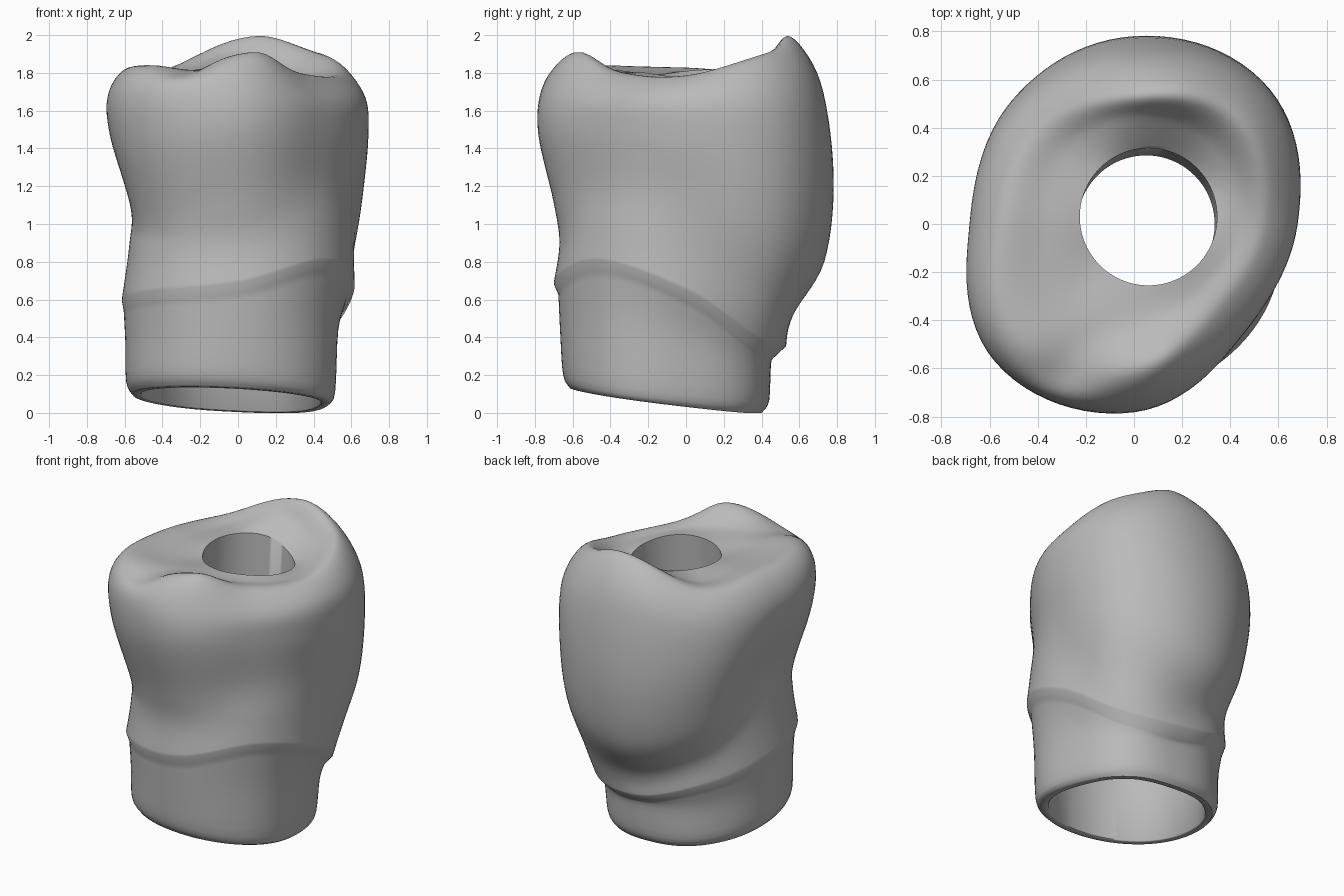
import bpy, bmesh, math
from mathutils import Vector

cube = bpy.data.objects.get("Cube")
if cube:
    bpy.data.objects.remove(cube, do_unlink=True)

SEGMENTS = 96
HOLE_X, HOLE_Y, HOLE_R = .06, .03, .285


def catmull(a, b, c, d, t):
    """Smooth interpolation from b to c."""
    return b + (c - a) * (t / 2) + (a * 2 - b * 5 + c * 4 - d) * (t * t / 2) \
        + (b * 3 - a - c * 3 + d) * (t ** 3 / 2)


def around(values, angle):
    """Sample values given at eight compass directions, counter-clockwise from +x."""
    n = len(values)
    pos = angle / math.tau * n
    i = int(pos)
    return catmull(*[values[(i + k) % n] for k in (-1, 0, 1, 2)], pos - i)


def bump(angle, centre, width):
    return math.exp(-((angle - math.radians(centre)) / math.radians(width)) ** 2)


ANGLES = [math.tau * i / SEGMENTS for i in range(SEGMENTS)]


def ring(radii, heights, relief=lambda a: 0):
    out = []
    for a in ANGLES:
        r = around(radii, a)
        out.append(Vector((r * math.cos(a), r * math.sin(a), around(heights, a) + relief(a))))
    return out


def rim_ring(radii, inset, lift):
    """Ring lying parallel to the tilted bottom opening."""
    out = ring([r - inset for r in radii], [0] * len(radii))
    for p in out:
        p.z = max(0, .055 - .125 * p.y - .05 * p.x) + lift
    return out


def hole_ring(heights, dx=0, dy=0):
    """Circle of the access hole, matched to the polar angles of the body."""
    out = []
    for a in ANGLES:
        d = Vector((math.cos(a), math.sin(a)))
        c = Vector((HOLE_X, HOLE_Y))
        along = d.dot(c)
        r = along + math.sqrt(along ** 2 - c.length_squared + HOLE_R ** 2)
        out.append(Vector((d.x * r + dx, d.y * r + dy, around(heights, a))))
    return out


def loft(stations, steps):
    """Smooth rings through the given stations."""
    rings = []
    for i in range(len(stations) - 1):
        a, b = stations[max(i - 1, 0)], stations[i]
        c, d = stations[i + 1], stations[min(i + 2, len(stations) - 1)]
        for s in range(steps):
            rings.append([catmull(*q, s / steps) for q in zip(a, b, c, d)])
    return rings + [stations[-1]]


# Collar: chamfered foot up to the step under the margin
foot = [.5, .48, .44, .5, .58, .665, .65, .61]
margin_z = [.65, .38, .36, .48, .58, .64, .69, .81]
collar = [
    rim_ring([r - .035 for r in foot], .04, 0),
    rim_ring([r - .035 for r in foot], 0, 0),
    rim_ring(foot, 0, .065),
    ring([.52, .5, .45, .505, .585, .67, .665, .62],
         [.4, .25, .26, .3, .36, .4, .42, .5]),
    ring([.57, .52, .465, .53, .595, .68, .675, .64], [z - .06 for z in margin_z]),
]

# Body: margin, waist, belly, shoulder, cusp ridge and chewing surface
body = [
    ring([.615, .575, .53, .56, .605, .7, .7, .665], margin_z),
    ring([.615, .64, .56, .565, .565, .67, .67, .645],
         [.88, .57, .52, .66, .88, .85, .9, .98]),
    ring([.635, .76, .73, .66, .565, .675, .7, .625],
         [1.15, .95, .8, .93, 1.12, 1.02, 1.12, 1.2]),
    ring([.675, .795, .78, .72, .67, .79, .78, .645],
         [1.45, 1.4, 1.25, 1.32, 1.48, 1.42, 1.5, 1.5]),
    ring([.665, .76, .71, .69, .67, .805, .745, .62],
         [1.66, 1.7, 1.75, 1.64, 1.68, 1.7, 1.74, 1.67]),
    ring([.55, .62, .55, .57, .56, .69, .61, .5],
         [1.78, 1.9, 1.965, 1.81, 1.82, 1.84, 1.89, 1.79],
         lambda a: .03 * bump(a, 73, 16) - .075 * bump(a, 247, 13) + .035 * bump(a, 283, 12)),
    ring([.43, .46, .44, .41, .37, .45, .42, .38],
         [1.77, 1.81, 1.9, 1.81, 1.81, 1.81, 1.82, 1.79]),
    hole_ring([1.77, 1.74, 1.81, 1.82, 1.81, 1.79, 1.8, 1.8]),
]

# Inside: straight access hole, ceiling, hollow lower cavity and thin bottom rim
inside = [
    hole_ring([1.1] * 8, -.01, -.03),
    ring([.42, .43, .4, .42, .44, .48, .5, .46], [1.05] * 8),
    ring([.45, .43, .39, .44, .51, .59, .58, .54], [.5] * 8),
    rim_ring(foot, .08, .005),
]

rings = [collar[0]] + loft(collar[1:], 4) + loft(body, 7) + inside

bm = bmesh.new()
loops = [[bm.verts.new(p) for p in r] for r in rings]
for lower, upper in zip(loops, loops[1:] + loops[:1]):
    for i in range(SEGMENTS):
        j = (i + 1) % SEGMENTS
        bm.faces.new((lower[i], lower[j], upper[j], upper[i]))
bmesh.ops.recalc_face_normals(bm, faces=bm.faces)
mesh = bpy.data.meshes.new("molar_crown")
bm.to_mesh(mesh)
bm.free()

crown = bpy.data.objects.new("molar_crown", mesh)
bpy.context.collection.objects.link(crown)

# Single plain grey
grey = bpy.data.materials.new("plain grey")
grey.use_nodes = True
colour = (.49, .49, .49, 1)
grey.diffuse_color = colour
grey.node_tree.nodes["Principled BSDF"].inputs["Base Color"].default_value = colour
mesh.materials.append(grey)

bpy.context.view_layer.objects.active = crown
crown.select_set(True)
bpy.ops.object.shade_smooth_by_angle(angle=math.radians(50))
